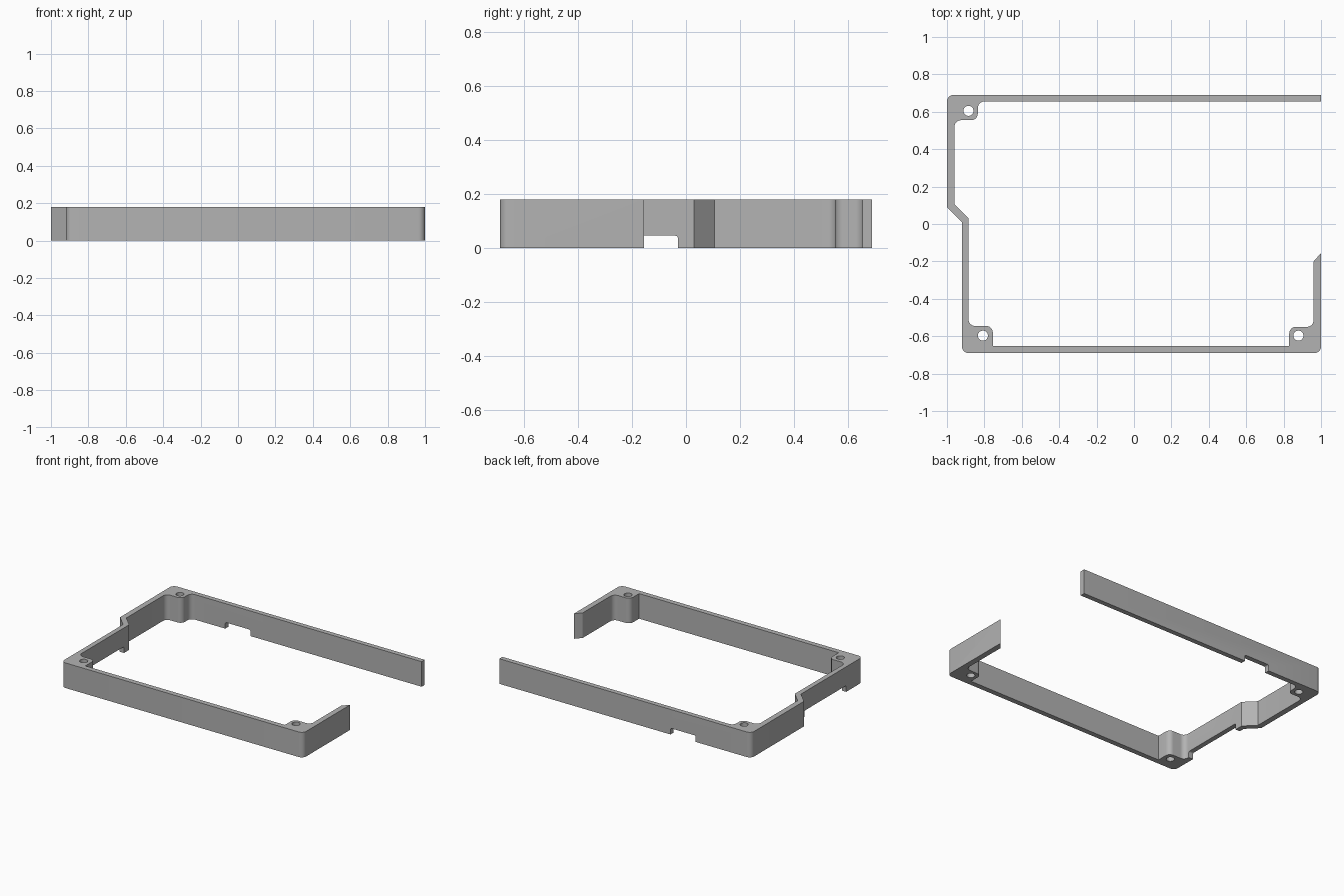
import bpy, bmesh, math
from mathutils import Vector, Matrix

if "Cube" in bpy.data.objects:
    bpy.data.objects.remove(bpy.data.objects["Cube"])

HEIGHT = 0.18
NOTCH = 0.045

grey = bpy.data.materials.new("grey plastic")
grey.diffuse_color = (0.45, 0.45, 0.45, 1)
grey.use_nodes = True
grey.node_tree.nodes["Principled BSDF"].inputs["Base Color"].default_value = grey.diffuse_color


def rounded(points, steps=6):
    """Outline from (x, y, radius) corners, each radius turned into an arc."""
    out = []
    for i, (x, y, r) in enumerate(points):
        p = Vector((x, y))
        if r == 0:
            out.append(p)
            continue
        a = (Vector(points[i - 1][:2]) - p).normalized()
        b = (Vector(points[(i + 1) % len(points)][:2]) - p).normalized()
        half = a.angle(b) / 2
        centre = p + (a + b).normalized() * r / math.sin(half)
        start = p + a * r / math.tan(half) - centre
        end = p + b * r / math.tan(half) - centre
        sweep = math.atan2(start.x * end.y - start.y * end.x, start.dot(end))
        for k in range(steps + 1):
            out.append(centre + Matrix.Rotation(sweep * k / steps, 2) @ start)
    return out


def prism(name, outline, low, high, matrix=Matrix()):
    """Extrude a flat outline from low to high, then place it with a matrix."""
    bm = bmesh.new()
    face = bm.faces.new([bm.verts.new((p[0], p[1], low)) for p in outline])
    ext = bmesh.ops.extrude_face_region(bm, geom=[face])
    verts = [v for v in ext["geom"] if isinstance(v, bmesh.types.BMVert)]
    bmesh.ops.translate(bm, verts=verts, vec=(0, 0, high - low))
    bm.transform(matrix)
    bmesh.ops.recalc_face_normals(bm, faces=bm.faces)
    mesh = bpy.data.meshes.new(name)
    bm.to_mesh(mesh)
    bm.free()
    obj = bpy.data.objects.new(name, mesh)
    bpy.context.collection.objects.link(obj)
    return obj


R = 0.035
# Open wall loop with three corner screw bosses and a jog on the left side
frame = prism("case_frame", rounded([
    (1, 0.69, 0), (-1, 0.69, R), (-1, 0.09, 0), (-0.92, 0.01, 0),
    (-0.92, -0.69, R), (1, -0.69, R), (1, -0.155, 0), (0.96, -0.2, 0.01),
    (0.96, -0.55, R), (0.83, -0.55, R), (0.83, -0.653, 0),
    (-0.755, -0.653, 0), (-0.755, -0.545, R), (-0.885, -0.545, R),
    (-0.885, 0.03, 0), (-0.96, 0.105, 0), (-0.96, 0.555, R),
    (-0.835, 0.555, R), (-0.835, 0.655, R), (1, 0.655, 0)]), 0, HEIGHT)
frame.data.materials.append(grey)

cutters = []
# Screw holes through the bosses
for x, y in ((-0.885, 0.605), (-0.808, -0.597), (0.879, -0.597)):
    ring = [(x + 0.027 * math.cos(t * math.tau / 32),
             y + 0.027 * math.sin(t * math.tau / 32)) for t in range(32)]
    cutters.append(prism("screw_hole_cutter", ring, -0.1, HEIGHT + 0.1))


def notch(a, b, low, high, matrix):
    shape = rounded([(a, -0.05, 0), (b, -0.05, 0), (b, NOTCH, 0.01), (a, NOTCH, 0.01)])
    cutters.append(prism("notch_cutter", shape, low, high, matrix))


# Cable notches along the bottom: right wall, left wall, back wall
along_y = Matrix(((0, 0, 1, 0), (1, 0, 0, 0), (0, 1, 0, 0), (0, 0, 0, 1)))
along_x = Matrix(((1, 0, 0, 0), (0, 0, 1, 0), (0, 1, 0, 0), (0, 0, 0, 1)))
notch(-0.515, -0.213, 0.9, 1.1, along_y)
notch(-0.503, -0.03, -1.1, -0.86, along_y)
notch(-0.56, -0.36, 0.6, 0.8, along_x)

# Cut everything out, then remove the cutters
bpy.context.view_layer.objects.active = frame
frame.select_set(True)
for c in cutters:
    c.hide_render = True
    mod = frame.modifiers.new("cut", "BOOLEAN")
    mod.operation, mod.solver, mod.object = "DIFFERENCE", "EXACT", c
    bpy.ops.object.modifier_apply(modifier=mod.name)
    bpy.data.objects.remove(c)

bpy.ops.object.shade_smooth_by_angle(angle=math.radians(30))
